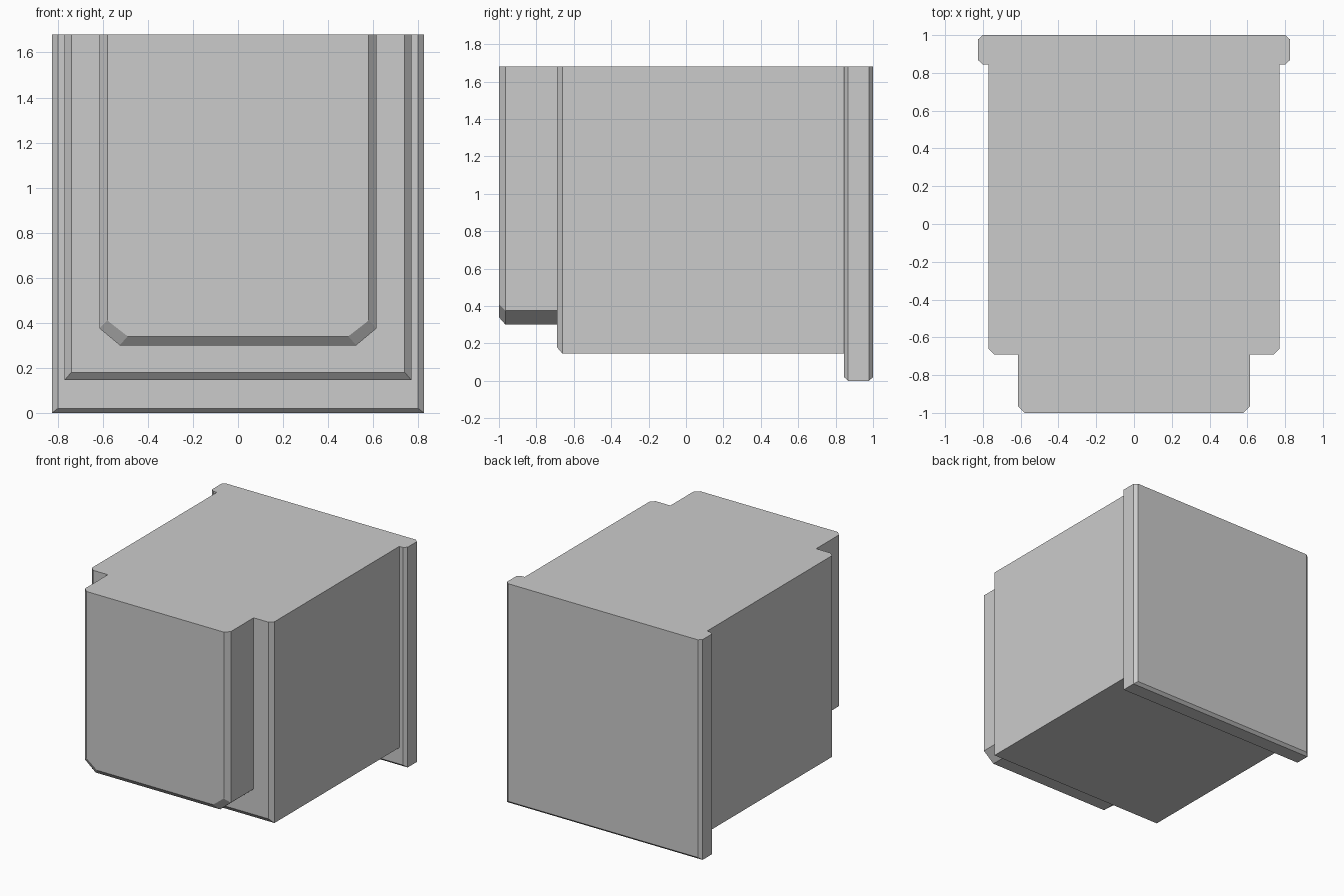
import bpy, bmesh, math

if "Cube" in bpy.data.objects:
    bpy.data.objects.remove(bpy.data.objects["Cube"])

TOP = 1.68

# U-shaped cross-sections from front to back:
# (y, half width, bottom z, corner cut in x, corner cut in z)
SECTIONS = [
    # front panel with cut lower corners and a chamfered face
    (-1.0, 0.58, 0.34, 0.09, 0.07),
    (-0.965, 0.615, 0.30, 0.09, 0.075),
    (-0.69, 0.615, 0.30, 0.09, 0.075),
    # main body, chamfered at the front only
    (-0.69, 0.74, 0.18, 0, 0),
    (-0.66, 0.77, 0.145, 0, 0),
    (0.845, 0.77, 0.145, 0, 0),
    # back plate, chamfered on both sides
    (0.845, 0.80, 0.02, 0, 0),
    (0.867, 0.825, 0.0, 0, 0),
    (0.978, 0.825, 0.0, 0, 0),
    (1.0, 0.80, 0.02, 0, 0),
]


def section(bm, y, w, z, cx, cz):
    half = [(w, TOP), (w, z + cz), (w - cx, z)]
    pts = [(-x, h) for x, h in half] + half[::-1]
    return [bm.verts.new((x, y, h)) for x, h in pts]


bm = bmesh.new()
rings = [section(bm, *s) for s in SECTIONS]

# sides and underside
for a, b in zip(rings, rings[1:]):
    for i in range(5):
        bm.faces.new((a[i], a[i + 1], b[i + 1], b[i]))

# front and back faces
bm.faces.new(rings[0])
bm.faces.new(rings[-1])
bmesh.ops.remove_doubles(bm, verts=bm.verts[:], dist=1e-4)

# flat top closes the one remaining opening
bmesh.ops.holes_fill(bm, edges=[e for e in bm.edges if e.is_boundary], sides=0)
bmesh.ops.recalc_face_normals(bm, faces=bm.faces[:])

mesh = bpy.data.meshes.new("stepped_block")
bm.to_mesh(mesh)
bm.free()
obj = bpy.data.objects.new("stepped_block", mesh)
bpy.context.collection.objects.link(obj)
